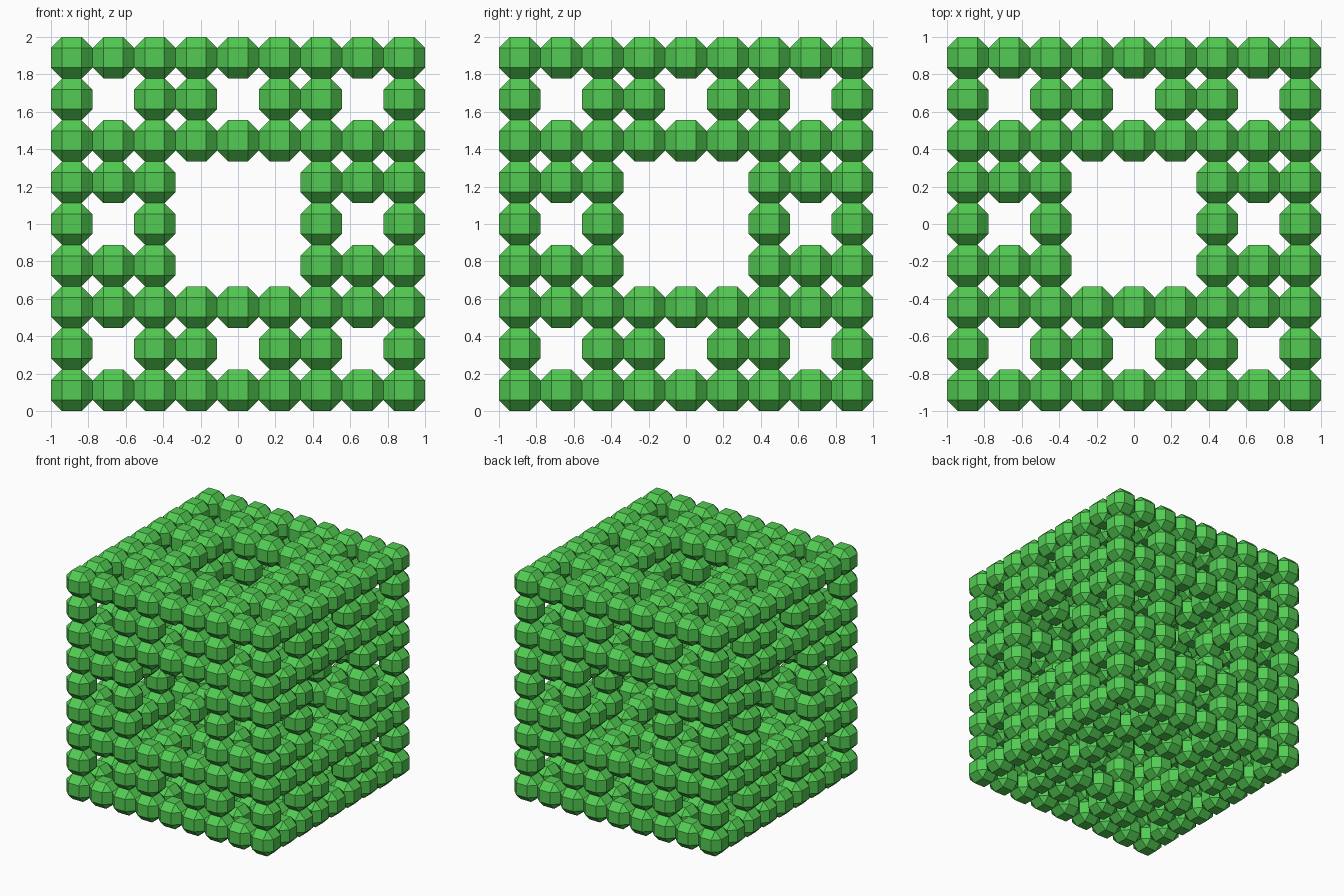
import bpy, bmesh
from itertools import product
from mathutils import Vector

if "Cube" in bpy.data.objects:
    bpy.data.objects.remove(bpy.data.objects["Cube"])

N = 9                # cells per side (two levels of the sponge)
CELL = 2.0 / N       # cell size
FLAT = 0.47          # flat part of each bead side, relative to its width


def solid(i, j, k):
    """True where the sponge keeps a cell."""
    for step in (1, 3):
        middles = sum((n // step) % 3 == 1 for n in (i, j, k))
        if middles >= 2:
            return False
    return True


# Faceted bead: a cube with wide flat chamfers on all edges
bead = bmesh.new()
bmesh.ops.create_cube(bead, size=CELL)
bmesh.ops.bevel(bead, geom=bead.edges[:], offset=CELL * (1 - FLAT) / 2,
                offset_type='OFFSET', segments=1, affect='EDGES')
bead.verts.index_update()
bead_verts = [v.co.copy() for v in bead.verts]
bead_faces = [[v.index for v in f.verts] for f in bead.faces]
bead.free()

# Repeat the bead in every kept cell
verts, faces = [], []
for i, j, k in product(range(N), repeat=3):
    if solid(i, j, k):
        centre = Vector(((i - 4) * CELL, (j - 4) * CELL, (k + 0.5) * CELL))
        base = len(verts)
        verts += [centre + v for v in bead_verts]
        faces += [[base + n for n in f] for f in bead_faces]

mesh = bpy.data.meshes.new("bead_sponge")
mesh.from_pydata(verts, [], faces)
sponge = bpy.data.objects.new("bead_sponge", mesh)
bpy.context.collection.objects.link(sponge)

# Green material
green = bpy.data.materials.new("green")
green.diffuse_color = (0.085, 0.6, 0.085, 1)
green.use_nodes = True
green.node_tree.nodes["Principled BSDF"].inputs["Base Color"].default_value = green.diffuse_color
mesh.materials.append(green)
